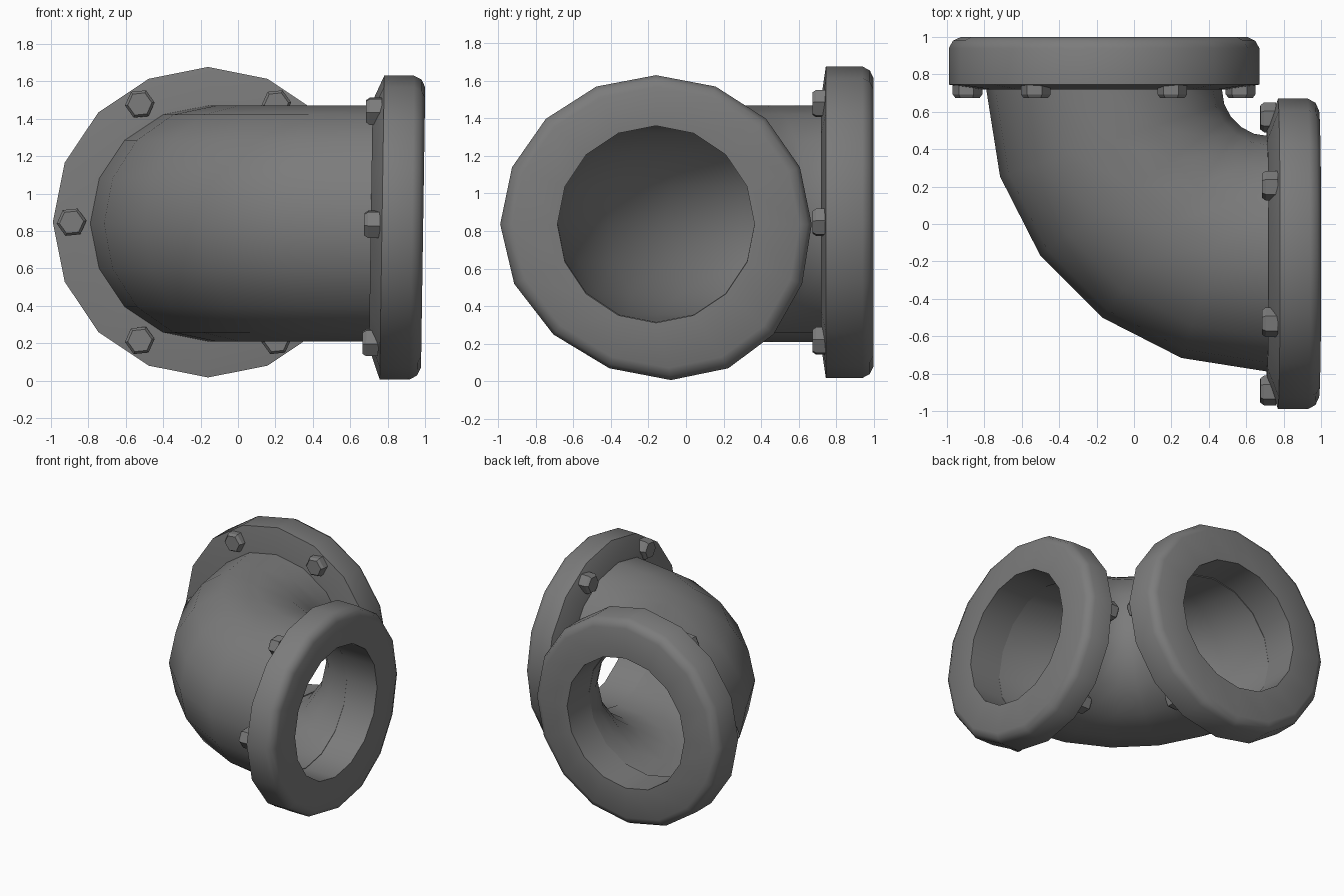
import bpy
import bmesh
from math import sin, cos, pi, tau, radians
from mathutils import Vector

cube = bpy.data.objects.get("Cube")
if cube:
    bpy.data.objects.remove(cube, do_unlink=True)

iron = bpy.data.materials.new("cast_iron_grey")
iron.use_nodes = True
GREY = (0.2, 0.2, 0.2, 1)
iron.diffuse_color = GREY
bsdf = next(n for n in iron.node_tree.nodes if n.type == 'BSDF_PRINCIPLED')
bsdf.inputs["Base Color"].default_value = GREY

SIDES = 16
BORE, PIPE, RIM = 0.525, 0.63, 0.83
JOINT = 0.72          # where the elbow meets each flange
MID_Z = 0.84          # height of the pipe axis


def skin(name, rows, closed, sharp):
    """Join rings of points into a mesh, closing it on itself or capping it."""
    bm = bmesh.new()
    rings = [[bm.verts.new(p) for p in row] for row in rows]
    n = len(rings[0])
    pairs = list(zip(rings, rings[1:]))
    if closed:
        pairs.append((rings[-1], rings[0]))
    else:
        bm.faces.new(rings[0])
        bm.faces.new(rings[-1])
    for a, b in pairs:
        for i in range(n):
            j = (i + 1) % n
            bm.faces.new((a[i], a[j], b[j], b[i]))
    bmesh.ops.recalc_face_normals(bm, faces=bm.faces)
    mesh = bpy.data.meshes.new(name)
    bm.to_mesh(mesh)
    bm.free()
    mesh.shade_smooth()
    mesh.set_sharp_from_angle(angle=radians(sharp))
    mesh.materials.append(iron)
    obj = bpy.data.objects.new(name, mesh)
    bpy.context.collection.objects.link(obj)
    return obj


def lathe(place, profile, sides, centre=(0, 0), phase=0.0):
    """Rings of (radius, depth) points round an axis, set in the flange frame."""
    u, v = centre
    angles = [phase + tau * i / sides for i in range(sides)]
    return [[place(h, u + r * cos(a), v + r * sin(a)) for a in angles]
            for r, h in profile]


# Flange frames: depth along the outlet axis, then across and up
def back_frame(h, u, v):
    return Vector((u - 0.16, h, MID_Z + 0.007 + v))


def side_frame(h, u, v):
    # this flange is cast slightly tilted, with an uneven rim
    if u * u + v * v > 0.5:
        if v > 0:
            v *= 0.957
        else:
            u += 0.08 * (v / RIM) ** 2
    return Vector((h - 0.01 + 0.015 * v, u - 0.16, MID_Z - 0.004 + v))


# Curved pipe: outer wall swept one way, bore swept back
def elbow_ring(radius, turn):
    ring = []
    for i in range(SIDES):
        a = tau * i / SIDES
        reach = 0.88 + radius * cos(a)
        ring.append((JOINT - reach * cos(turn), JOINT - reach * sin(turn),
                     MID_Z + radius * sin(a)))
    return ring


turns = [pi / 2 * i / 5 for i in range(6)]
skin("elbow_pipe",
     [elbow_ring(PIPE, t) for t in turns]
     + [elbow_ring(BORE, t) for t in reversed(turns)], True, 45)

# Flanges with their hexagonal bolt heads
for label, frame, slope in (("back", back_frame, 0.025), ("side", side_frame, 0.06)):
    flange = [(BORE, JOINT), (0.66, JOINT), (RIM, JOINT + slope),
              (RIM, 0.94), (0.808, 0.98), (0.765, 1.0), (BORE, 1.0)]
    skin(label + "_flange", lathe(frame, flange, SIDES), True, 45)

    seat = JOINT + slope / 3
    bolt = [(0.08, seat + 0.03), (0.08, seat - 0.035),
            (0.065, seat - 0.055)]
    for k in range(6):
        a = tau * k / 6
        spot = (0.73 * cos(a), 0.73 * sin(a))
        rows = [[frame(h, *spot) + frame(0, r * cos(b), r * sin(b)) - frame(0, 0, 0)
                 for b in [0.1 + tau * i / 6 for i in range(6)]] for r, h in bolt]
        skin(f"{label}_bolt_{k + 1}", rows, False, 25)
